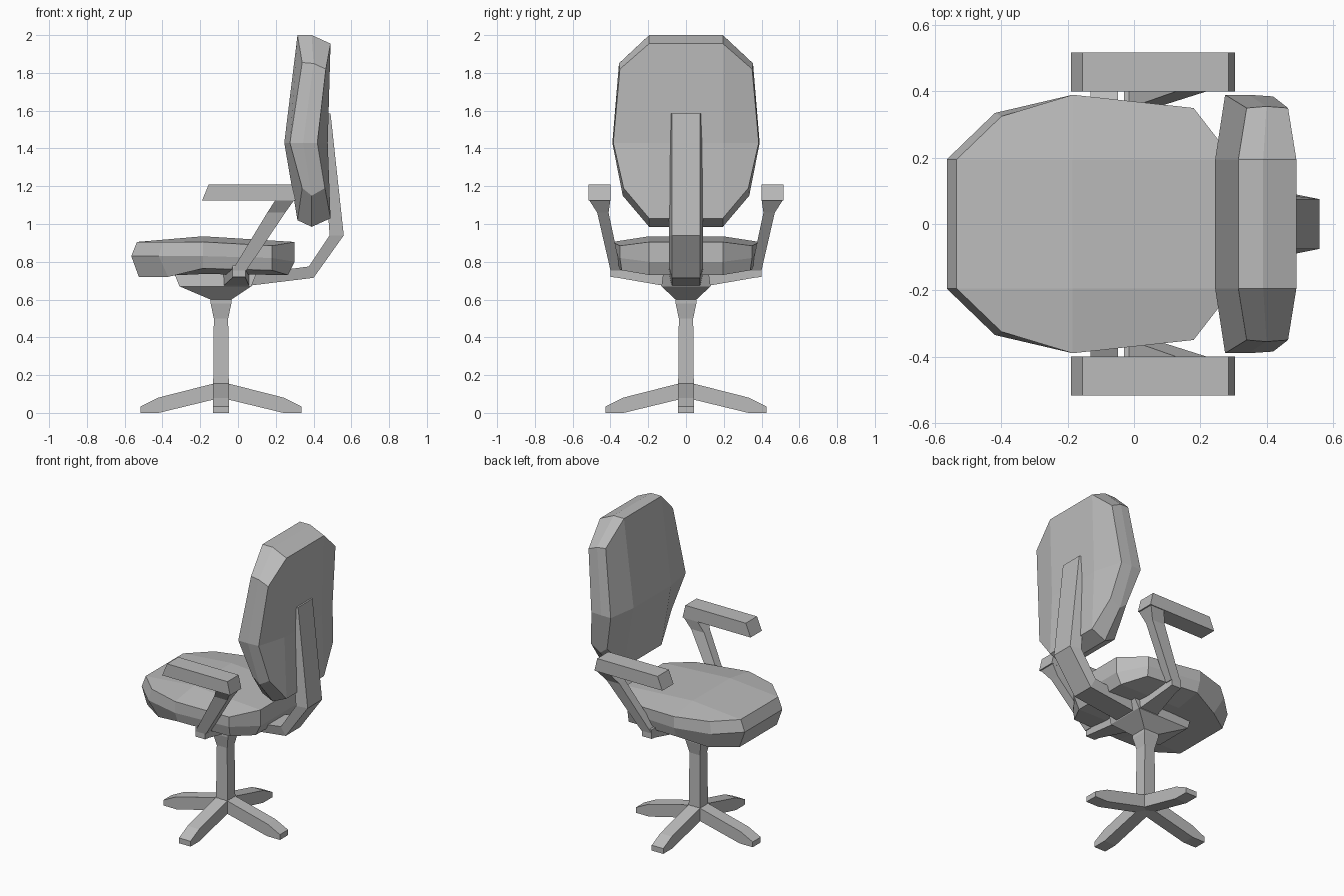
import bpy
import bmesh

if "Cube" in bpy.data.objects:
    bpy.data.objects.remove(bpy.data.objects["Cube"])

grey = bpy.data.materials.new("plain_grey")
grey.use_nodes = True
grey.diffuse_color = (0.5, 0.5, 0.5, 1)
grey.node_tree.nodes["Principled BSDF"].inputs["Base Color"].default_value = (0.5, 0.5, 0.5, 1)

POLE_X = -0.09


def finish(name, bm):
    bmesh.ops.recalc_face_normals(bm, faces=bm.faces)
    mesh = bpy.data.meshes.new(name)
    bm.to_mesh(mesh)
    bm.free()
    mesh.materials.append(grey)
    obj = bpy.data.objects.new(name, mesh)
    bpy.context.collection.objects.link(obj)
    return obj


def loft(name, sections):
    """Skin a chain of closed sections and cap both ends."""
    bm = bmesh.new()
    rings = [[bm.verts.new(p) for p in s] for s in sections]
    for a, b in zip(rings, rings[1:]):
        n = len(a)
        for i in range(n):
            j = (i + 1) % n
            bm.faces.new((a[i], a[j], b[j], b[i]))
    bm.faces.new(rings[0])
    bm.faces.new(rings[-1])
    return finish(name, bm)


def rect(x0, x1, y0, y1, z):
    return [(x0, y0, z), (x1, y0, z), (x1, y1, z), (x0, y1, z)]


def square(r, z):
    return rect(POLE_X - r, POLE_X + r, -r, r, z)


def cushion(name, rings, crowns):
    """Faceted pad: three half rings mirrored in y, capped by crowned panels."""
    bm = bmesh.new()
    sides = []
    for s in (1, -1):
        sides.append(([[bm.verts.new((x, s * y, z)) for x, y, z in r] for r in rings],
                      [bm.verts.new((x, s * y, z)) for x, y, z in crowns]))
    for rs, cs in sides:
        for a, b in zip(rs, rs[1:]):
            for i in range(len(a) - 1):
                bm.faces.new((a[i], a[i + 1], b[i + 1], b[i]))
        for r, c in zip((rs[0], rs[-1]), cs):
            bm.faces.new((r[0], r[1], r[2], c))
            bm.faces.new((c, r[2], r[3], r[4]))
    (lr, lc), (rr, rc) = sides
    for k in (0, -1):
        for a, b in zip(lr, lr[1:]):
            c, d = rr[lr.index(a)], rr[lr.index(b)]
            bm.faces.new((a[k], b[k], d[k], c[k]))
    for k, c, d in ((0, lc[0], rc[0]), (-1, lc[1], rc[1])):
        for e in (0, -1):
            bm.faces.new((lr[k][e], c, d, rr[k][e]))
    return finish(name, bm)


# Seat: top, middle and bottom rings from front to back
cushion("seat", [
    [(-.535, .195, .905), (-.4, .325, .905), (-.185, .39, .905), (.18, .35, .885), (.3, .195, .905)],
    [(-.565, .195, .83), (-.42, .335, .83), (-.185, .39, .83), (.18, .35, .82), (.3, .195, .8)],
    [(-.525, .195, .72), (-.37, .3, .72), (-.185, .365, .765), (.18, .34, .755), (.265, .195, .73)],
], [(-.185, .195, .935), (-.185, .195, .735)])

# Backrest: front, middle and rear rings from top to bottom
cushion("backrest", [
    [(.315, .195, 2), (.34, .35, 1.855), (.275, .39, 1.43), (.34, .335, 1.19), (.315, .195, 1.02)],
    [(.39, .195, 2), (.4, .355, 1.85), (.345, .39, 1.43), (.39, .335, 1.15), (.39, .195, .985)],
    [(.49, .195, 1.955), (.465, .35, 1.82), (.42, .385, 1.43), (.46, .33, 1.19), (.49, .195, 1.03)],
], [(.245, .195, 1.43), (.475, .195, 1.43)])

# Spine: bent bar, wider on the side facing the backrest
spine = [((.03, .67), (.03, .73)), ((.4, .715), (.375, .775)),
         ((.56, .94), (.485, .94)), ((.49, 1.585), (.44, 1.585))]
loft("spine", [[(o[0], -.075, o[1]), (o[0], .075, o[1]), (i[0], .09, i[1]), (i[0], -.09, i[1])]
               for o, i in spine])

# Column and the tapered mount under the seat
loft("column", [square(.042, .08), square(.038, .5), square(.055, .58), square(.055, .61)])
loft("seat_mount", [square(.055, .6), rect(-.31, .07, -.13, .13, .67), rect(-.34, .1, -.12, .12, .745)])

# Armrests: bracket, sloping post and pad on each side
for side, s in (("left", 1), ("right", -1)):
    loft(side + "_arm_bracket", [
        [(a, s * y, lo), (b, s * y, lo), (b, s * y, hi), (a, s * y, hi)]
        for y, a, b, lo, hi in ((.1, -.08, .06, .67, .74), (.36, -.03, .04, .715, .78), (.4, -.03, .04, .72, .78))])
    loft(side + "_arm_post", [
        rect(-.03, .045, s * .345, s * .4, .755),
        rect(.155, .25, s * .41, s * .47, 1.06),
        rect(.2, .3, s * .4, s * .515, 1.13)])
    loft(side + "_arm_pad", [
        rect(-.19, .305, s * .4, s * .517, 1.125),
        rect(-.155, .285, s * .4, s * .517, 1.21)])

# Four feet in a cross
foot = [(0, .155), (.04, .155), (.335, .08), (.425, .035), (.425, 0), (.33, 0), (0, .08)]
for name, dx, dy in (("front", -1, 0), ("rear", 1, 0), ("left", 0, 1), ("right", 0, -1)):
    loft(name + "_foot", [
        [(POLE_X + dx * r - dy * w, dy * r + dx * w, z) for r, z in foot]
        for w in (-.042, .042)])
